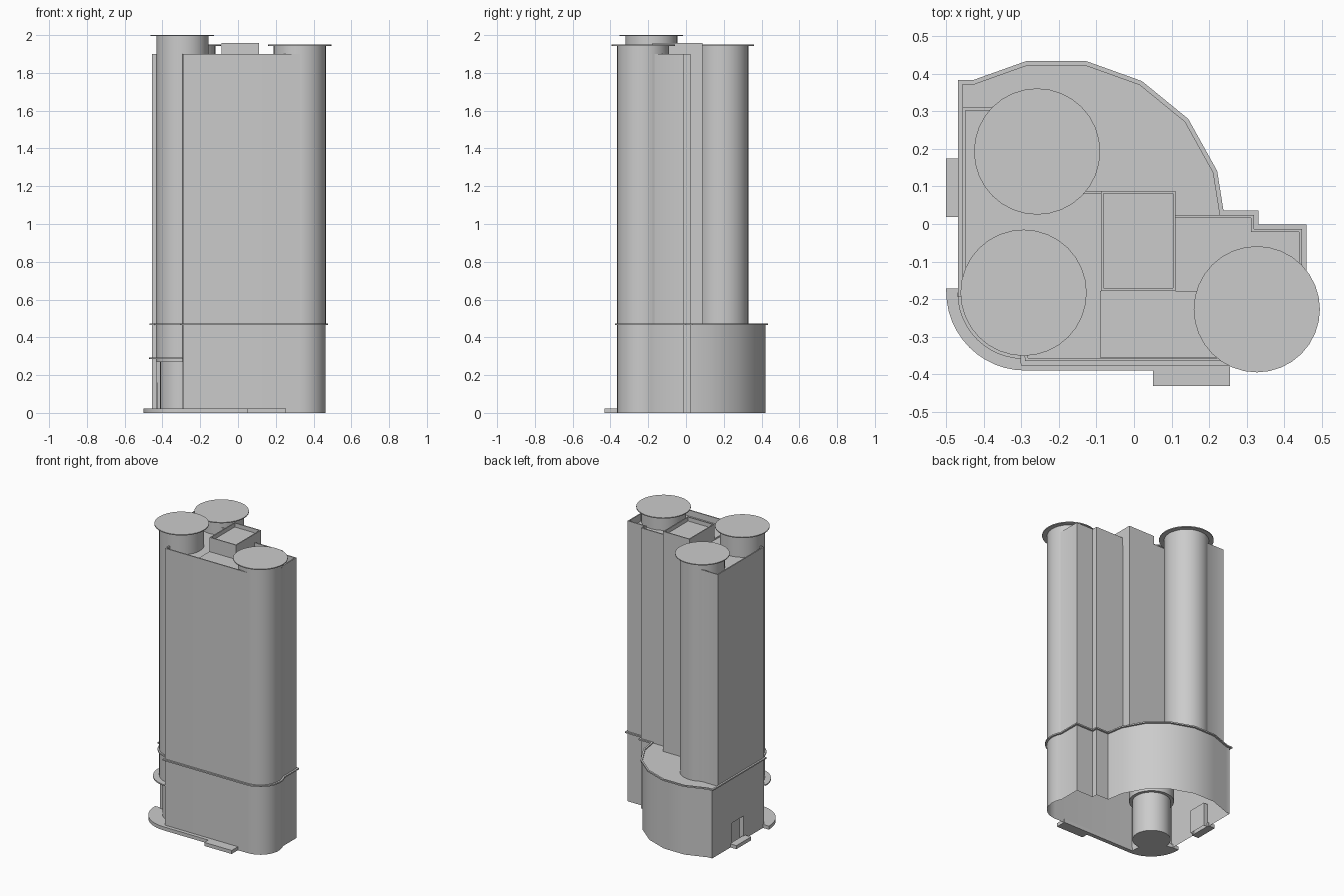
import bpy, bmesh
from math import cos, sin, radians
from mathutils import Vector

if "Cube" in bpy.data.objects:
    bpy.data.objects.remove(bpy.data.objects["Cube"])

R = 0.138                                   # corner cylinder radius
C1, C2, C3 = (-0.294, -0.183), (0.327, -0.227), (-0.258, 0.193)


def arc(c, r, a0, a1, n=10):
    return [(c[0] + r * cos(radians(a0 + (a1 - a0) * i / n)),
             c[1] + r * sin(radians(a0 + (a1 - a0) * i / n))) for i in range(n + 1)]


def offset(path, d):
    """Mitred outward offset of a closed counter-clockwise outline."""
    out = []
    for i, p in enumerate(path):
        p, a, b = Vector(p), Vector(path[i - 1]), Vector(path[(i + 1) % len(path)])
        u, v = (p - a).normalized(), (b - p).normalized()
        n1, n2 = Vector((u.y, -u.x)), Vector((v.y, -v.x))
        out.append(tuple(p + (n1 + n2) * d / max(0.3, 1 + n1.dot(n2))))
    return out


def finish(name, bm):
    bmesh.ops.remove_doubles(bm, verts=bm.verts, dist=1e-5)
    bmesh.ops.recalc_face_normals(bm, faces=bm.faces)
    me = bpy.data.meshes.new(name)
    bm.to_mesh(me)
    bm.free()
    ob = bpy.data.objects.new(name, me)
    bpy.context.collection.objects.link(ob)
    bpy.ops.object.select_all(action='DESELECT')
    ob.select_set(True)
    bpy.context.view_layer.objects.active = ob
    bpy.ops.object.shade_smooth_by_angle(angle=radians(30))
    return ob


def loft(name, rings, closed=True, cap_start=False, cap_end=False, cyclic=False):
    """Skin successive (outline, z) rings."""
    bm = bmesh.new()
    rows = [[bm.verts.new((x, y, z)) for x, y in path] for path, z in rings]
    pairs = list(zip(rows, rows[1:])) + ([(rows[-1], rows[0])] if cyclic else [])
    for a, b in pairs:
        n = len(a)
        for i in range(n if closed else n - 1):
            j = (i + 1) % n
            bm.faces.new((a[i], a[j], b[j], b[i]))
    if cap_start:
        bm.faces.new(rows[0][::-1])
    if cap_end:
        bm.faces.new(rows[-1])
    return finish(name, bm)


def prism(name, path, z0, z1):
    return loft(name, [(path, z0), (path, z1)], cap_start=True, cap_end=True)


def rect(x0, x1, y0, y1):
    return [(x0, y0), (x1, y0), (x1, y1), (x0, y1)]


def circle(c, r):
    return arc(c, r, 0, 360, 32)[:-1]


def parapet(name, path, z0, z1, floor, w):
    """Outer wall, flat rim, inner wall and sunken roof."""
    inner = offset(path, -w)
    return loft(name, [(path, z0), (path, z1), (inner, z1), (inner, floor)], cap_end=True)


# Shared outline pieces
front_right = ([(-0.29, -0.365)] + arc(C2, R, -90, 29.5) +
               [(0.447, -0.013), (0.32, -0.013), (0.32, 0.024)])
podium_curve = [(0.228, 0.024), (0.21, 0.137), (0.135, 0.272), (0.015, 0.37),
                (-0.13, 0.422), (-0.284, 0.422), (-0.427, 0.371), (-0.456, 0.371)]
corner = [(-0.456, -0.183)] + arc(C1, R - 0.002, 180, 270)
base = front_right + podium_curve + corner

# Ground storeys, open underneath and at the entrance corner
loft("podium_walls", [(p, z) for z in (0, 0.466) for p in [[corner[-1]] + front_right + podium_curve]],
     closed=False)
loft("entrance_return", [(corner[:2], 0), (corner[:2], 0.466)], closed=False)
bm = bmesh.new()
bm.faces.new([bm.verts.new((x, y, 0.466)) for x, y in base])
finish("podium_roof", bm)

# Left podium wall with a recessed doorway
bm = bmesh.new()
X, XI = -0.456, -0.425
y0, y1, h = 0.035, 0.16, 0.16


def quad(*pts):
    bm.faces.new([bm.verts.new(p) for p in pts])


for a, b, lo in ((-0.183, y0, 0), (y0, y1, h), (y1, 0.371, 0)):
    quad((X, a, lo), (X, b, lo), (X, b, 0.466), (X, a, 0.466))
for y in (y0, y1):
    quad((X, y, 0), (XI, y, 0), (XI, y, h), (X, y, h))
quad((X, y0, h), (X, y1, h), (XI, y1, h), (XI, y0, h))
quad((XI, y0, 0), (XI, y1, 0), (XI, y1, h), (XI, y0, h))
finish("left_wall_door", bm)

# Thin ledge around the building above the podium
ledge = offset(base, 0.012)
loft("ledge_band", [(base, 0.464), (ledge, 0.464), (ledge, 0.473), (base, 0.473)], cyclic=True)

# Tower shaft with parapet
tower = (front_right + [(0.11, 0.024), (0.11, 0.087)] + arc(C3, R - 0.002, -51, 121, 16) +
         [(-0.456, 0.31)] + corner)
parapet("tower_shaft", tower, 0.466, 1.9, 1.85, 0.008)
prism("roof_panel", rect(-0.09, 0.327, -0.356, -0.178), 1.845, 1.86)
parapet("lift_housing", rect(-0.088, 0.111, -0.178, 0.088), 1.845, 1.957, 1.93, 0.007)

# Corner cylinders with overhanging disc caps
for name, c, z0, top in (("entrance", C1, 0.27, 2.0), ("right", C2, 0.466, 1.949),
                         ("back", C3, 0.466, 1.949)):
    prism(name + "_cylinder", circle(c, R), z0, top - 0.005)
    prism(name + "_cap", circle(c, 0.168), top - 0.006, top)

# Entrance corner: column, canopy and steps
prism("entrance_column", circle(C1, 0.118), 0, 0.272)
prism("entrance_canopy", arc(C1, 0.176, 180, 270, 12) + arc(C1, 0.125, 270, 180, 12), 0.284, 0.292)
prism("entrance_step", arc((-0.29, -0.18), 0.21, 180, 270, 12) +
      [(0.05, -0.39), (0.05, -0.362), (-0.29, -0.362)] + arc(C1, 0.117, 270, 180, 12) +
      [(-0.456, -0.172), (-0.5, -0.172)], 0, 0.024)
prism("front_step", rect(0.05, 0.255, -0.432, -0.362), 0, 0.024)
prism("side_step", rect(-0.5, -0.45, 0.018, 0.175), 0, 0.024)
